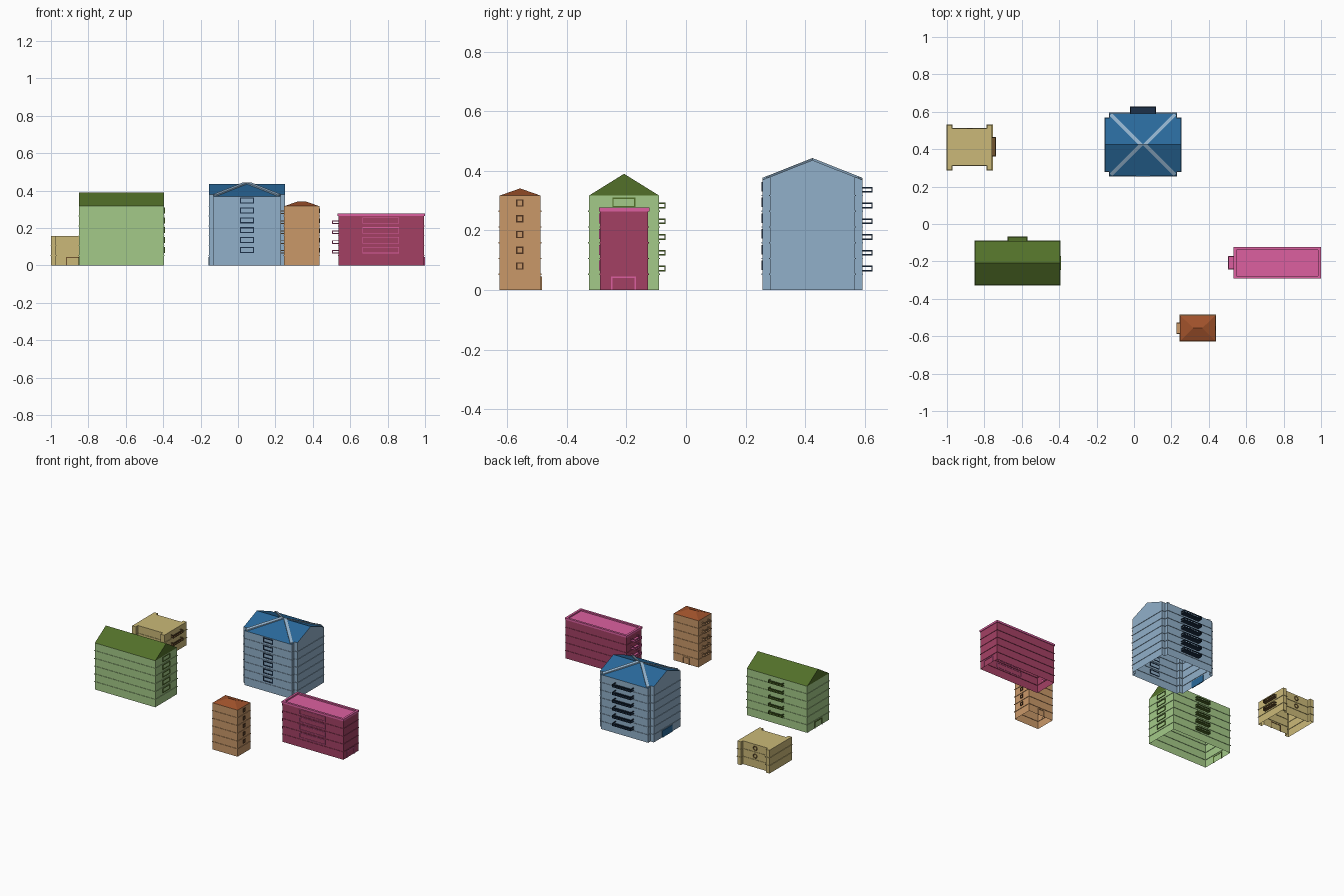
import bpy, bmesh, math
from mathutils import Matrix, Vector

if "Cube" in bpy.data.objects:
    bpy.data.objects.remove(bpy.data.objects["Cube"])

FLOOR = 0.0528


def material(name, hexcol):
    m = bpy.data.materials.new(name)
    rgb = [int(hexcol[i:i + 2], 16) / 255 for i in (0, 2, 4)]
    m.diffuse_color = [c / 12.92 if c < 0.04 else ((c + 0.055) / 1.055) ** 2.4 for c in rgb] + [1]
    m.use_nodes = True
    m.node_tree.nodes["Principled BSDF"].inputs["Base Color"].default_value = m.diffuse_color
    return m


def finish(name, bm, mat, fix=True):
    if fix:
        bmesh.ops.recalc_face_normals(bm, faces=bm.faces)
    me = bpy.data.meshes.new(name)
    bm.to_mesh(me)
    bm.free()
    me.materials.append(mat)
    ob = bpy.data.objects.new(name, me)
    bpy.context.collection.objects.link(ob)
    return ob


def boxes(name, items, mat):
    bm = bmesh.new()
    for x0, x1, y0, y1, z0, z1 in items:
        s = Matrix.Diagonal((abs(x1 - x0), abs(y1 - y0), z1 - z0, 1))
        t = Matrix.Translation(((x0 + x1) / 2, (y0 + y1) / 2, (z0 + z1) / 2))
        bmesh.ops.create_cube(bm, size=1, matrix=t @ s)
    return finish(name, bm, mat)


def solid(name, verts, faces, mat):
    bm = bmesh.new()
    vs = [bm.verts.new(v) for v in verts]
    for f in faces:
        bm.faces.new([vs[i] for i in f])
    return finish(name, bm, mat)


def rect(x0, x1, y0, y1):
    return [(x0, y0), (x1, y0), (x1, y1), (x0, y1)]


def offset(poly, d):
    # push an axis-aligned counter-clockwise outline outward
    out = []
    for i, p in enumerate(poly):
        a = (Vector(p) - Vector(poly[i - 1])).normalized()
        b = (Vector(poly[(i + 1) % len(poly)]) - Vector(p)).normalized()
        out.append((p[0] + d * (a.y + b.y), p[1] - d * (a.x + b.x)))
    return out


def walls(name, poly, floors, mat, cap=True):
    # open-bottomed shell with a thin ledge at each storey
    levels = [(0, 0)]
    for k in range(1, floors):
        z = k * FLOOR
        levels += [(z - .002, 0), (z - .002, .003), (z + .002, .003), (z + .002, 0)]
    levels.append((floors * FLOOR, 0))
    bm = bmesh.new()
    rings = [[bm.verts.new((x, y, z)) for x, y in offset(poly, d)] for z, d in levels]
    n = len(poly)
    for a, b in zip(rings, rings[1:]):
        for i in range(n):
            j = (i + 1) % n
            bm.faces.new((a[i], a[j], b[j], b[i]))
    if cap:
        bm.faces.new(rings[-1])
    finish(name, bm, mat, False)


def on_face(d, p, u0, u1, z0, z1, o0, o1):
    # box on a facade: d is facing, p its plane, u along it, o outward
    s = 1 if d[0] == '+' else -1
    a, b = sorted((p + s * o0, p + s * o1))
    return (a, b, u0, u1, z0, z1) if d[1] == 'x' else (u0, u1, a, b, z0, z1)


def frames(d, p, u0, u1, h0, h1, levels, t=.004):
    out = []
    for k in levels:
        z0, z1 = k * FLOOR + h0, k * FLOOR + h1
        out += [on_face(d, p, a, b, c, e, -.002, .004) for a, b, c, e in (
            (u0, u1, z1 - t, z1), (u0, u1, z0, z0 + t),
            (u0, u0 + t, z0 + t, z1 - t), (u1 - t, u1, z0 + t, z1 - t))]
    return out


def door(d, p, u0, u1, h=.045, t=.005):
    return [on_face(d, p, a, b, c, e, -.002, .004) for a, b, c, e in (
        (u0, u0 + t, 0, h), (u1 - t, u1, 0, h), (u0 + t, u1 - t, h - t, h))]


def balconies(d, p, u0, u1, depth, levels, h0=.01, h1=.029, t=.005):
    out = []
    for k in levels:
        a, b = k * FLOOR + h0, k * FLOOR + h1
        out.append(on_face(d, p, u0, u1, a, a + t, -.001, depth))            # slab
        out.append(on_face(d, p, u0, u1, b - t, b, depth - t, depth))        # front rail
        for q in (u0, u1 - t):
            out.append(on_face(d, p, q, q + t, b - t, b, -.001, depth - t))  # side rail
        n = max(2, round((u1 - u0) / .025))
        for i in range(n + 1):
            q = u0 + (u1 - u0 - t) * i / n
            out.append(on_face(d, p, q, q + t, a + t, b - t, depth - t, depth))
    return out


# Tan building: low block with corner piers
tan, brown = material("tan", "cbb978"), material("brown", "715530")
tan_poly = [(-1, .29), (-.973, .29), (-.973, .313), (-.785, .313), (-.785, .29), (-.758, .29),
            (-.758, .53), (-.785, .53), (-.785, .51), (-.973, .51), (-.973, .53), (-1, .53)]
walls("tan_walls", tan_poly, 3, tan)
boxes("tan_balconies", balconies('+x', -.758, .36, .465, .021, (1, 2)), brown)
boxes("tan_door", door('-y', .313, -.92, -.84), brown)
for k in (1, 2):
    bpy.ops.mesh.primitive_torus_add(major_segments=16, minor_segments=4, major_radius=.013,
                                     minor_radius=.003, location=(-.879, .511, (k + .5) * FLOOR),
                                     rotation=(math.pi / 2, 0, 0))
    ring = bpy.context.object
    ring.name = "tan_round_window"
    ring.data.materials.append(brown)

# Green building: gabled block
green, dkgreen = material("green", "a4ca88"), material("dark_green", "527029")
x0, x1, y0, y1, h = -.85, -.395, -.326, -.09, 6 * FLOOR
walls("green_walls", rect(x0, x1, y0, y1), 6, green, False)
ym = (y0 + y1) / 2
solid("green_roof", [(x0, y0, h), (x0, y1, h), (x0, ym, .39), (x1, y0, h), (x1, y1, h), (x1, ym, .39)],
      [(0, 1, 2), (3, 5, 4), (0, 2, 5, 3), (1, 4, 5, 2), (0, 3, 4, 1)], dkgreen)
boxes("green_balconies", balconies('+y', y1, -.675, -.57, .022, range(1, 6)), dkgreen)
boxes("green_windows", frames('+x', x1, -.247, -.17, .014, .046, range(1, 6)), dkgreen)
boxes("green_door", door('-x', x0, -.25, -.17), dkgreen)

# Blue building: cross-shaped plan, gabled roof with diagonal ribs
blue, dkblue, navy = material("blue", "91b0ca"), material("roof_blue", "29699b"), material("navy", "1c3048")
X0, X1, x0, x1 = -.155, .25, -.13, .226
Y0, Y1, y0, y1 = .257, .592, .282, .567
h, ym, top = 7 * FLOOR, .4245, .436
plus = [(x0, Y0), (x1, Y0), (x1, y0), (X1, y0), (X1, y1), (x1, y1),
        (x1, Y1), (x0, Y1), (x0, y1), (X0, y1), (X0, y0), (x0, y0)]
walls("blue_walls", plus, 7, blue, False)


def slope(y):
    return h + (top - h) * (1 - abs(y - ym) / (Y1 - ym))


# roof slopes, front and back
for side, ya, yb in (("front", Y0, y0), ("back", Y1, y1)):
    pts = [(x0, ya), (x1, ya), (x1, yb), (X1, yb), (X1, ym), (X0, ym), (X0, yb), (x0, yb)]
    ob = solid("blue_roof_" + side, [(x, y, slope(y)) for x, y in pts], [range(8)], dkblue)
    if ob.data.polygons[0].normal.z < 0:
        ob.data.flip_normals()
# gable ends and little cheeks under the eaves
for i, (xe, xc) in enumerate(((X0, x0), (X1, x1))):
    solid("blue_gable_end", [(xe, y0, h), (xe, y1, h), (xe, y1, slope(y1)), (xe, ym, top), (xe, y0, slope(y0))],
          [range(5)], blue)
    for n, (ya, yb) in enumerate(((Y0, y0), (Y1, y1))):
        solid("blue_eave_cheek", [(xc, ya, h), (xc, yb, h), (xe, yb, h), (xc, yb, slope(yb)), (xe, yb, slope(yb))],
              [(0, 1, 3), (1, 2, 4, 3)], blue)
    # ribs run from the plan corners up to the ridge
    s = 1 if i == 0 else -1
    for ya in (Y0, Y1):
        xt = xc + s * abs(ym - ya)
        w = .013
        a = [(xc - s * w, ya), (xc + s * w, ya), (xt + s * w, ym), (xt - s * w, ym)]
        a[0] = (xc, ya + (w if ya < ym else -w))
        v = [(x, y, slope(y) - .004) for x, y in a] + [(x, y, slope(y) + .007) for x, y in a]
        solid("blue_roof_rib", v, [(0, 1, 2, 3), (4, 5, 6, 7), (0, 1, 5, 4), (1, 2, 6, 5),
                                   (2, 3, 7, 6), (3, 0, 4, 7)], blue)
boxes("blue_balconies", balconies('+y', Y1, -.022, .118, .035, range(1, 7)), navy)
boxes("blue_windows", frames('-y', Y0, .01, .085, .014, .046, range(1, 7), .006), navy)
boxes("blue_door", [on_face('-x', X0, .37, .48, 0, .046, -.002, .004)], dkblue)

# Orange building: slim tower with hipped roof
orange, rust = material("orange", "ca9969"), material("rust", "a0522b")
espresso = material("dark_brown", "4e3420")
x0, x1, y0, y1, h = .247, .435, -.626, -.488, 6 * FLOOR
walls("orange_walls", rect(x0, x1, y0, y1), 6, orange, False)
ym = (y0 + y1) / 2
solid("orange_roof", [(x0, y0, h), (x1, y0, h), (x1, y1, h), (x0, y1, h), (.317, ym, .341), (.365, ym, .341)],
      [(0, 1, 5, 4), (1, 2, 5), (2, 3, 4, 5), (3, 0, 4), (0, 3, 2, 1)], rust)
boxes("orange_balconies", balconies('-x', x0, -.587, -.527, .021, range(1, 6)), orange)
boxes("orange_windows", frames('+x', x1, -.57, -.546, .016, .04, range(1, 6)), espresso)
boxes("orange_door", door('+y', y1, .315, .365), orange)

# Pink building: long flat block with parapet
maroon, pink = material("maroon", "a44064"), material("pink", "dc60a0")
x0, x1, y0, y1, h = .537, .995, -.288, -.127, 5 * FLOOR
walls("pink_walls", rect(x0, x1, y0, y1), 5, maroon)
boxes("pink_roof", [(x0 + .01, x1 - .01, y0 + .01, y1 - .01, h, h + .004)], pink)
e, t, z = .004, .015, .277
boxes("pink_parapet", [(x0 - e, x1 + e, y0 - e, y0 - e + t, h, z), (x0 - e, x1 + e, y1 + e - t, y1 + e, h, z),
                       (x0 - e, x0 - e + t, y0 - e + t, y1 + e - t, h, z),
                       (x1 + e - t, x1 + e, y0 - e + t, y1 + e - t, h, z)], pink)
boxes("pink_balconies", balconies('-x', x0, -.242, -.172, .035, range(1, 5)), pink)
boxes("pink_windows", frames('-y', y0, .665, .86, .012, .046, range(1, 5), .003), pink)
boxes("pink_door", door('+x', x1, -.252, -.168), pink)
